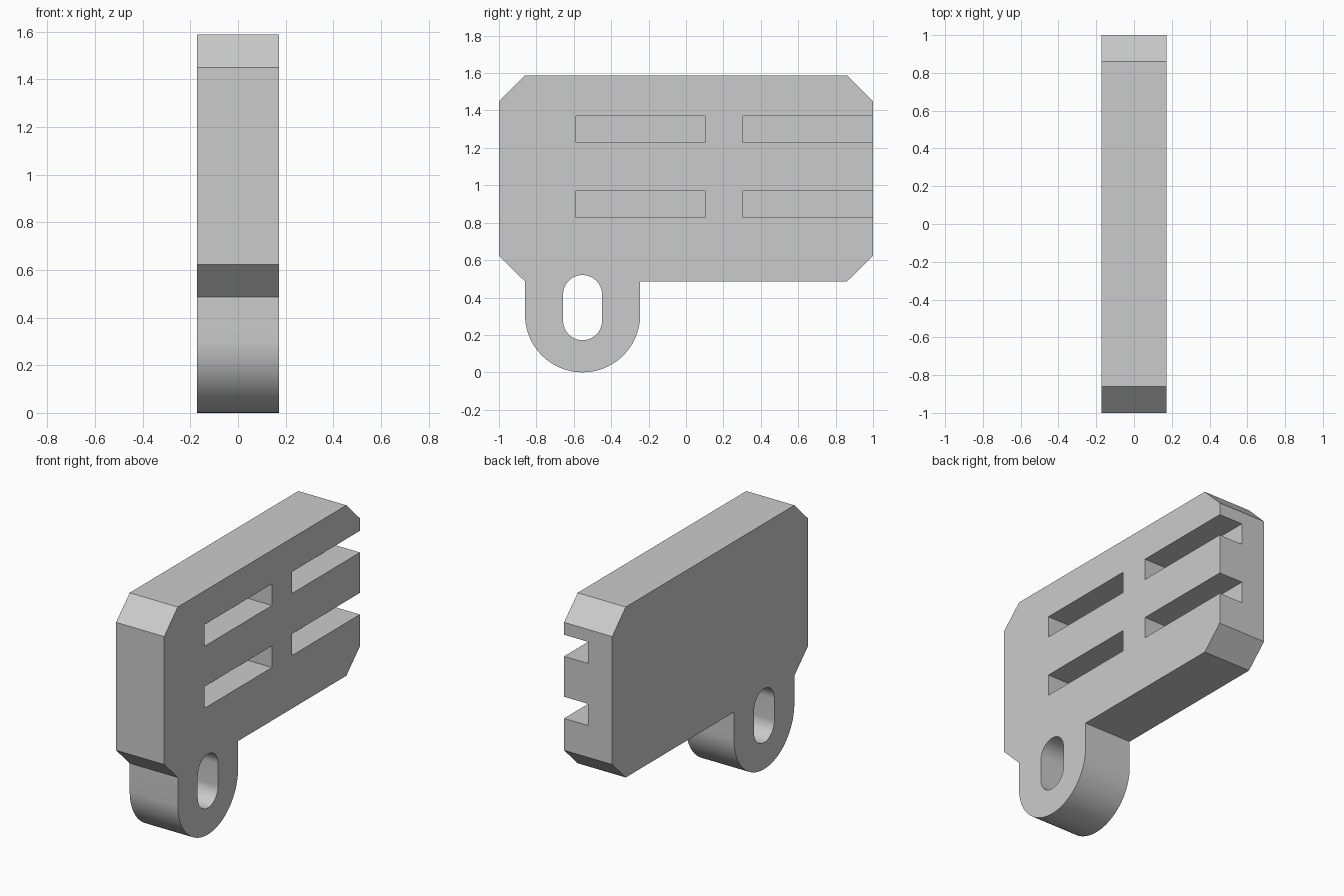
import bpy, bmesh
from math import sin, cos, pi

if "Cube" in bpy.data.objects:
    bpy.data.objects.remove(bpy.data.objects["Cube"], do_unlink=True)

HALF = 0.172      # half thickness of the plate
TAB_Y = -0.553    # centre line of the mounting tab

grey = bpy.data.materials.new("plain grey")
grey.use_nodes = True
grey.diffuse_color = (0.6, 0.6, 0.6, 1)
grey.node_tree.nodes["Principled BSDF"].inputs["Base Color"].default_value = (0.6, 0.6, 0.6, 1)


def arc(y, z, r, start, end, steps=32):
    angles = [start + (end - start) * i / steps for i in range(steps + 1)]
    return [(y + r * cos(a), z + r * sin(a)) for a in angles]


def extrude_profile(name, points, x0, x1):
    """Extrude a closed outline in the side plane from x0 to x1."""
    bm = bmesh.new()
    face = bm.faces.new([bm.verts.new((x0, y, z)) for y, z in points])
    moved = bmesh.ops.extrude_face_region(bm, geom=[face])["geom"]
    bmesh.ops.translate(bm, vec=(x1 - x0, 0, 0),
                        verts=[v for v in moved if isinstance(v, bmesh.types.BMVert)])
    bmesh.ops.recalc_face_normals(bm, faces=bm.faces)
    mesh = bpy.data.meshes.new(name)
    bm.to_mesh(mesh)
    bm.free()
    mesh.materials.append(grey)
    obj = bpy.data.objects.new(name, mesh)
    bpy.context.collection.objects.link(obj)
    return obj


def cut(target, cutter):
    mod = target.modifiers.new("cut", 'BOOLEAN')
    mod.operation, mod.solver, mod.object = 'DIFFERENCE', 'EXACT', cutter
    bpy.context.view_layer.objects.active = target
    bpy.ops.object.modifier_apply(modifier=mod.name)
    bpy.data.objects.remove(cutter, do_unlink=True)


# Chamfered plate with the rounded tab below it
outline = [(-1, 1.45), (-1, 0.623), (-0.861, 0.486)]
outline += arc(TAB_Y, 0.308, 0.308, pi, 2 * pi, 48)
outline += [(-0.245, 0.486), (0.861, 0.486), (1, 0.623), (1, 1.45),
            (0.861, 1.588), (-0.861, 1.588)]
plate = extrude_profile("mounting_plate", outline, -HALF, HALF)

# Oblong hole through the tab
hole = arc(TAB_Y, 0.416, 0.104, 0, pi) + arc(TAB_Y, 0.276, 0.104, pi, 2 * pi)
cut(plate, extrude_profile("tab_hole_cutter", hole, -0.3, 0.3))

# Half-depth grooves on the left face; the rear pair runs out of the end
for z in (0.899, 1.3):
    for y0, y1 in ((-0.589, 0.102), (0.306, 1.2)):
        groove = [(y0, z - 0.07), (y1, z - 0.07), (y1, z + 0.07), (y0, z + 0.07)]
        cut(plate, extrude_profile("groove_cutter", groove, 0, 0.3))

# Smooth the round walls and keep the hard edges
bpy.ops.object.select_all(action='DESELECT')
plate.select_set(True)
bpy.context.view_layer.objects.active = plate
bpy.ops.object.shade_smooth_by_angle(angle=pi / 6)
